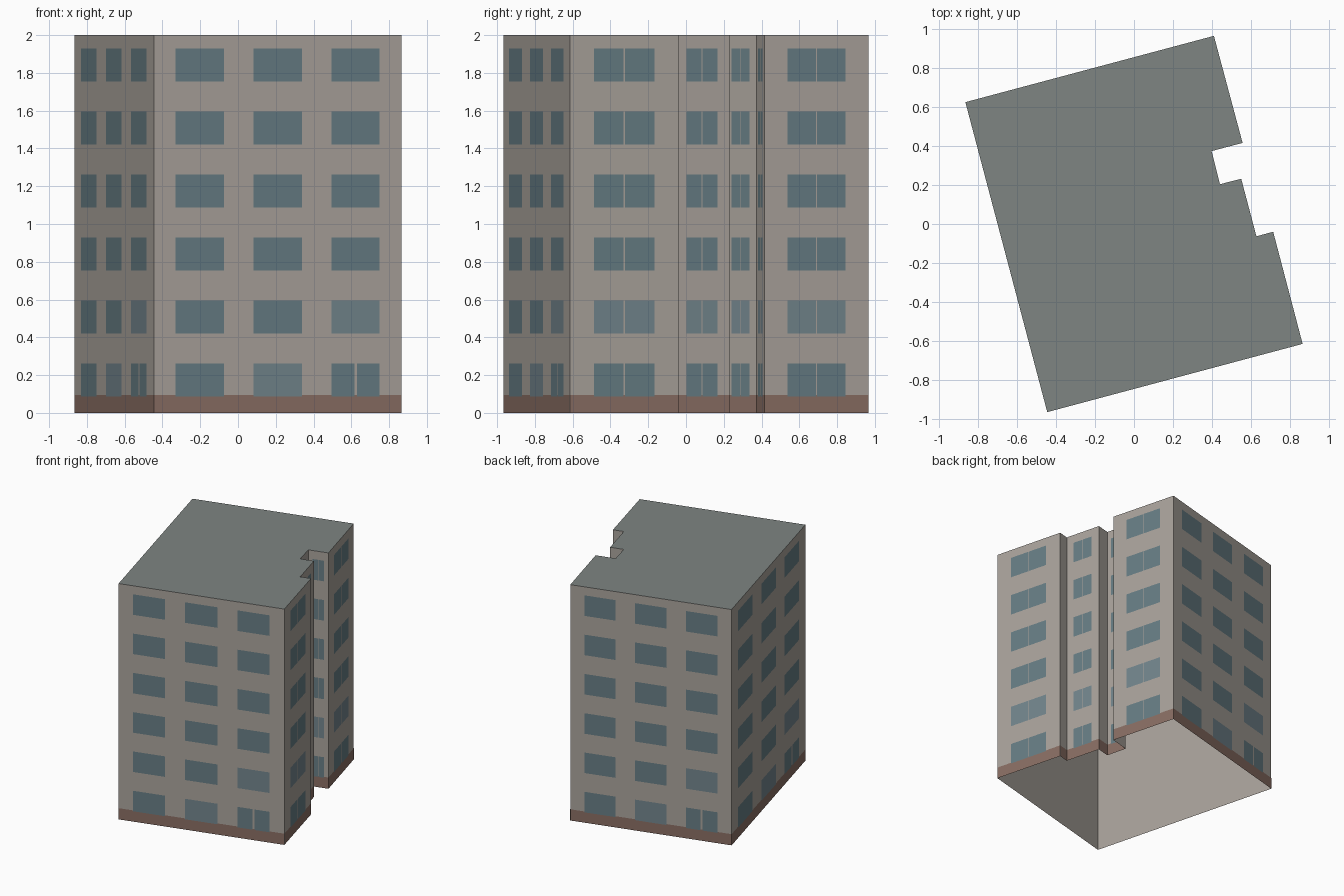
import bpy
from mathutils import Vector

if "Cube" in bpy.data.objects:
    bpy.data.objects.remove(bpy.data.objects["Cube"])

H = 2.0
FLOOR = H / 6
PLINTH = 0.095

# Footprint, counter-clockwise from the front left corner
PLAN = [Vector(p) for p in [
    (-0.445, -0.965), (0.865, -0.615), (0.714, -0.04), (0.628, -0.063),
    (0.55, 0.232), (0.441, 0.204), (0.398, 0.374), (0.557, 0.416),
    (0.41, 0.965), (-0.865, 0.625)]]
N = len(PLAN)


def material(name, color):
    m = bpy.data.materials.new(name)
    m.diffuse_color = (*color, 1)
    m.use_nodes = True
    m.node_tree.nodes["Principled BSDF"].inputs["Base Color"].default_value = m.diffuse_color
    return m


WALL = material("wall", (0.40, 0.365, 0.33))
ROOF = material("roof", (0.21, 0.235, 0.225))
BRICK = material("brick", (0.25, 0.155, 0.125))
GLASS = material("glass", (0.135, 0.205, 0.23))
PALE = material("pale_glass", (0.17, 0.235, 0.265))


def make(name, verts, faces, mats, indices=None):
    me = bpy.data.meshes.new(name)
    me.from_pydata(verts, [], faces)
    for m in mats:
        me.materials.append(m)
    if indices:
        for poly, i in zip(me.polygons, indices):
            poly.material_index = i
    ob = bpy.data.objects.new(name, me)
    bpy.context.collection.objects.link(ob)
    return ob


def panel(wall, u0, u1, z0, z1, off):
    """Corners of a flat rectangle on a wall, u along its length from 0 to 1."""
    a, b = PLAN[wall], PLAN[(wall + 1) % N]
    d = b - a
    n = Vector((d.y, -d.x)).normalized() * off
    p, q = a + d * u0 + n, a + d * u1 + n
    return [(p.x, p.y, z0), (q.x, q.y, z0), (q.x, q.y, z1), (p.x, p.y, z1)]


def make_panels(name, panels, mats, indices=None):
    verts = [v for p in panels for v in p]
    faces = [tuple(range(4 * i, 4 * i + 4)) for i in range(len(panels))]
    return make(name, verts, faces, mats, indices)


# Wall shell, open underneath
ring = [(p.x, p.y, z) for z in (0, H) for p in PLAN]
make("walls", ring, [(i, (i + 1) % N, N + (i + 1) % N, N + i) for i in range(N)], [WALL])

# Flat roof
make("roof", [(p.x, p.y, H) for p in PLAN], [tuple(range(N))], [ROOF])

# Brick base band
make_panels("base_band", [panel(i, 0, 1, 0, PLINTH, 0.001) for i in range(N)], [BRICK])

# Long walls have three wide windows, short walls one pair with a thin mullion
TRIPLE = [(0.087, 0.282), (0.402, 0.597), (0.717, 0.912)]
PAIR = [(0.22, 0.493), (0.505, 0.778)]
LAYOUT = {"front": (0, TRIPLE), "right_front": (1, PAIR), "right_middle": (3, PAIR),
          "notch_back": (5, PAIR), "notch_side": (6, PAIR), "right_back": (7, PAIR),
          "back": (8, TRIPLE), "left": (9, TRIPLE)}

for side, (wall, columns) in LAYOUT.items():
    panels, tints = [], []
    for row in range(6):
        z0 = row * FLOOR + 0.088
        for col, (u0, u1) in enumerate(columns):
            pale = (row, col) in ((0, 1), (1, 2)) if columns is TRIPLE else row == 1
            spans = [(u0, u1)]
            # Double entrance at the end of each long wall
            if columns is TRIPLE and row == 0 and col == 2:
                mid = (u0 + u1) / 2
                spans = [(u0, mid - 0.005), (mid + 0.005, u1)]
            for s, e in spans:
                panels.append(panel(wall, s, e, z0, z0 + 0.174, 0.002))
                tints.append(int(pale))
    make_panels(side + "_windows", panels, [GLASS, PALE], tints)
